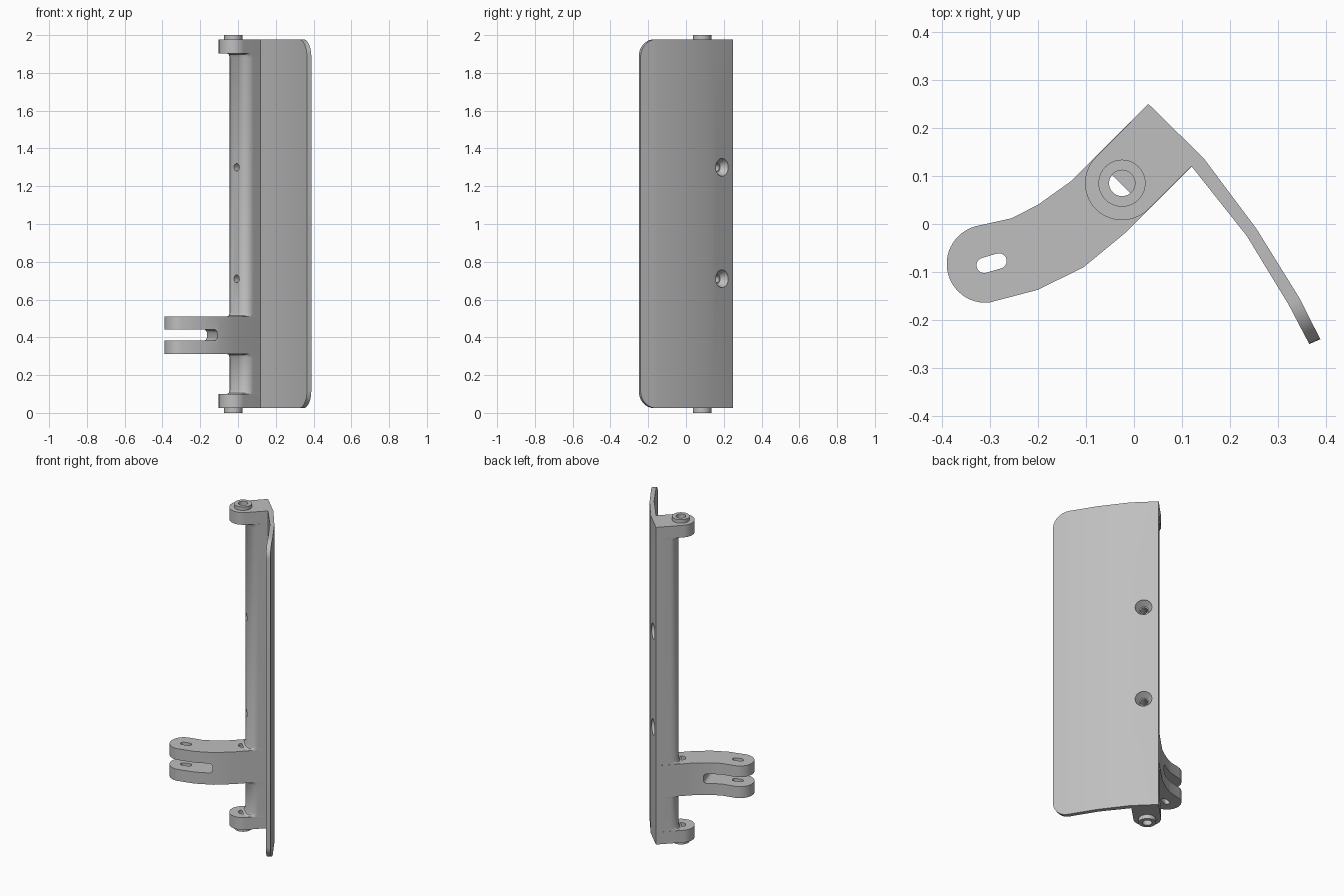
import bpy, bmesh, math
from mathutils import Vector, Matrix

cube = bpy.data.objects.get("Cube")
if cube:
    bpy.data.objects.remove(cube, do_unlink=True)

grey = bpy.data.materials.new("plain grey")
grey.use_nodes = True
colour = (0.52, 0.52, 0.52, 1)
grey.diffuse_color = colour
grey.node_tree.nodes["Principled BSDF"].inputs["Base Color"].default_value = colour

LOW, HIGH = 0.025, 1.978
PIVOT = (-0.025, 0.085)
WIDTH = 0.154
parts = []


def finish(name, bm):
    bmesh.ops.recalc_face_normals(bm, faces=bm.faces)
    mesh = bpy.data.meshes.new(name)
    bm.to_mesh(mesh)
    bm.free()
    mesh.materials.append(grey)
    obj = bpy.data.objects.new(name, mesh)
    bpy.context.collection.objects.link(obj)
    parts.append(obj)
    return obj


def loft(name, rings):
    bm = bmesh.new()
    loops = [[bm.verts.new(p) for p in ring] for ring in rings]
    n = len(loops[0])
    for a, b in zip(loops, loops[1:]):
        for i in range(n):
            j = (i + 1) % n
            bm.faces.new((a[i], a[j], b[j], b[i]))
    bm.faces.new(loops[0])
    bm.faces.new(loops[-1])
    return finish(name, bm)


def prism(name, pts, z0, z1):
    return loft(name, [[(x, y, z) for x, y in pts] for z in (z0, z1)])


def arc(c, r, a0, a1, n=20):
    angles = [math.radians(a0 + (a1 - a0) * i / n) for i in range(n + 1)]
    return [(c[0] + r * math.cos(a), c[1] + r * math.sin(a)) for a in angles]


def circle(c, r, n=40):
    return arc(c, r, 0, 360, n)[:-1]


def cut(obj, cutters):
    bpy.context.view_layer.objects.active = obj
    for c in cutters:
        mod = obj.modifiers.new("cut", 'BOOLEAN')
        mod.operation = 'DIFFERENCE'
        mod.solver = 'EXACT'
        mod.object = c
        bpy.ops.object.modifier_apply(modifier=mod.name)


# Bent plate with rounded free corners
outer = [(0.03, 0.25), (0.145, 0.137), (0.255, -0.01), (0.345, -0.155), (0.388, -0.24)]
inner = [(0.01, 0.23), (0.12, 0.12), (0.235, -0.025), (0.322, -0.168), (0.365, -0.25)]
stations = [(o, i, 0) for o, i in zip(outer[:3], inner[:3])]
for k in range(11):
    a = math.radians(9 * k)
    o, i = [Vector(p[3]).lerp(Vector(p[4]), math.sin(a)) for p in (outer, inner)]
    stations.append((o, i, 0.09 * (1 - math.cos(a))))
plate = loft("bent_plate", [
    [(*o, LOW + d), (*i, LOW + d), (*i, HIGH - d), (*o, HIGH - d)] for o, i, d in stations])


# Round-nosed spine, flared where it meets the lugs and the arm
def spine_ring(z, nose, r=0.055):
    uv = arc((nose + r, WIDTH - r), r, 90, 180, 10) + arc((nose + r, r), r, 180, 270, 10)
    uv += [(0.184, 0), (0.184, WIDTH)]
    h = math.sqrt(0.5)
    return [((u - v) * h, (u + v) * h, z) for u, v in uv]


def spine(name, z0, z1):
    f = 0.02
    return loft(name, [spine_ring(z0, 0.04), spine_ring(z0 + f * 0.3, 0.053),
                       spine_ring(z0 + f, 0.06), spine_ring(z1 - f, 0.06),
                       spine_ring(z1 - f * 0.3, 0.053), spine_ring(z1, 0.04)])


lower_spine = spine("lower_spine", 0.1, 0.312)
upper_spine = spine("upper_spine", 0.51, 1.903)

# Hinge lugs and bearing collars at both ends
root = [(0.13, 0.13), (0.02, 0.24)]
lug = arc(PIVOT, WIDTH / 2, 135, 315, 28) + root
drilled = [prism("lower_lug", lug, LOW, 0.1),
           prism("upper_lug", lug, 1.903, HIGH),
           prism("lower_collar", circle(PIVOT, 0.049), 0, LOW),
           prism("upper_collar", circle(PIVOT, 0.049), HIGH, 2)]

# Curved forked arm
arm_outline = ([(-0.095, 0.125), (-0.13, 0.09), (-0.2, 0.04), (-0.255, 0.012)]
               + arc((-0.309, -0.083), 0.081, 105, 275, 24)
               + [(-0.2, -0.137), (-0.105, -0.09), (-0.02, -0.02)] + root)
arm = prism("forked_arm", arm_outline, 0.312, 0.51)
drilled.append(arm)

# Cutters: pivot bore, fork gap, slotted pin hole
bore = prism("bore_cutter", circle(PIVOT, 0.027), -0.1, 2.1)
gap = prism("gap_cutter", [(-0.1, -0.12), (-0.17, 0.08), (-0.5, 0.1), (-0.5, -0.25)], 0.383, 0.441)
bm = bmesh.new()
bm.from_mesh(gap.data)
ends = [e for e in bm.edges if all(v.co.x > -0.2 for v in e.verts)
        and abs(e.verts[0].co.z - e.verts[1].co.z) < 0.001]
bmesh.ops.bevel(bm, geom=ends, offset=0.018, segments=5, affect='EDGES', profile=0.5)
bm.to_mesh(gap.data)
bm.free()
pin = prism("pin_cutter", arc((-0.281, -0.077), 0.016, -75, 105, 12)
            + arc((-0.312, -0.086), 0.016, 105, 285, 12), 0.2, 0.6)


# Countersunk screw holes, square to the plate
def screw_cutter(z):
    axis = Vector((-1, -1, 0)).normalized()
    turn = axis.to_track_quat('Z', 'Y').to_matrix().to_4x4()
    place = Matrix.Translation((0.091, 0.191, z)) @ turn
    steps = [(-0.02, 0.047), (0.005, 0.047), (0.04, 0.026), (0.041, 0.02), (0.3, 0.02)]
    return loft("screw_cutter", [
        [place @ Vector((x, y, d)) for x, y in circle((0, 0), r, 32)] for d, r in steps])


screws = [screw_cutter(z) for z in (0.71, 1.3)]

for obj in drilled:
    cut(obj, [bore])
cut(arm, [gap, pin])
cut(plate, screws)
cut(upper_spine, screws)
for c in [bore, gap, pin] + screws:
    parts.remove(c)
    bpy.data.objects.remove(c, do_unlink=True)

# Smooth curved faces, keep edges sharp
bpy.ops.object.select_all(action='DESELECT')
for obj in parts:
    obj.select_set(True)
bpy.context.view_layer.objects.active = plate
bpy.ops.object.shade_smooth_by_angle(angle=math.radians(30))
